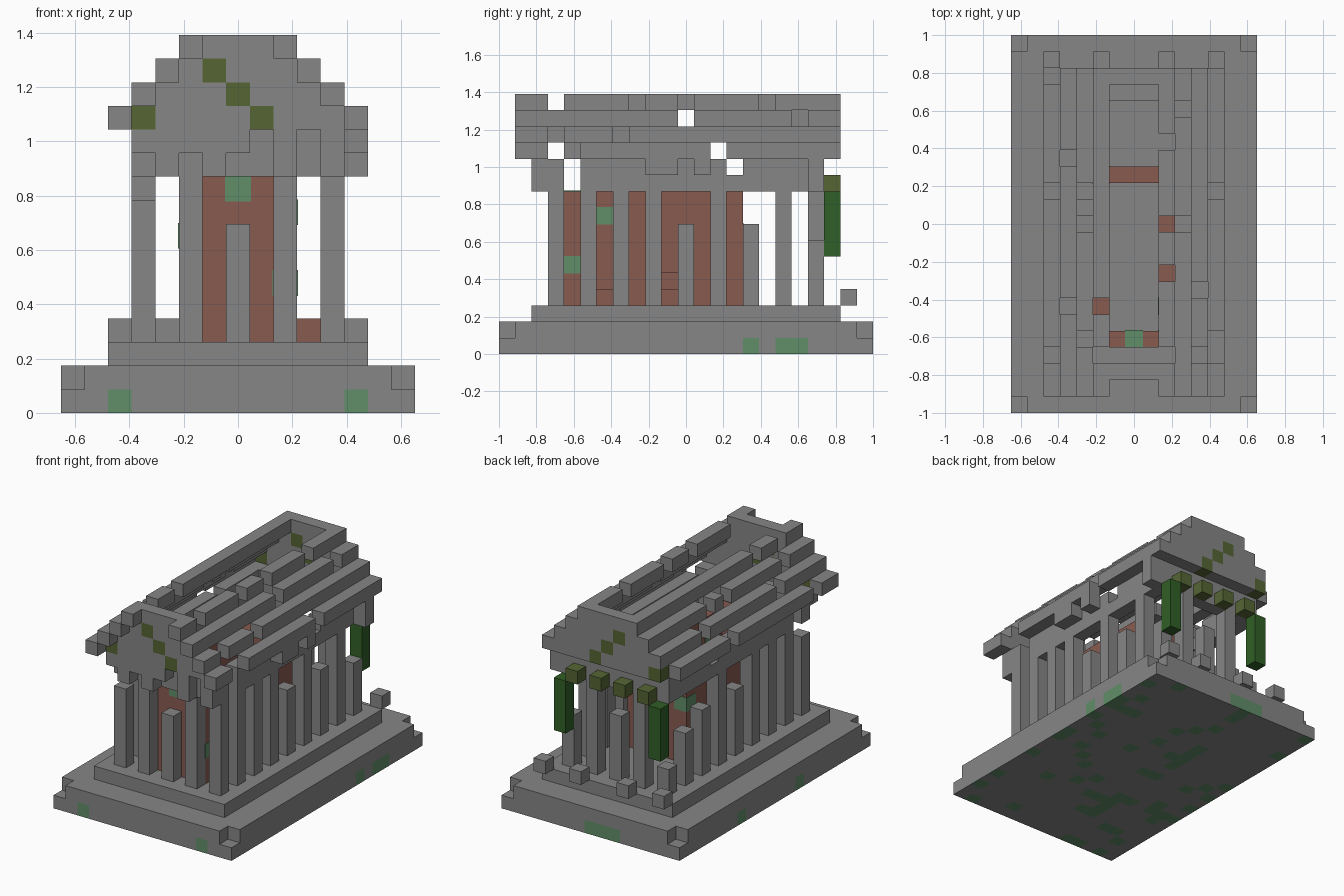
import bpy, bmesh, random
from mathutils import Matrix

cube = bpy.data.objects.get("Cube")
if cube:
    bpy.data.objects.remove(cube, do_unlink=True)

U = 2 / 23  # edge of one building block


def material(name, *rgb):
    m = bpy.data.materials.new(name)
    m.use_nodes = True
    m.diffuse_color = (*rgb, 1)
    m.node_tree.nodes["Principled BSDF"].inputs["Base Color"].default_value = (*rgb, 1)
    return m


STONE = material("grey stone", .24, .24, .24)
BRICK = material("red brick", .25, .105, .08)
MOSS = material("pale moss", .12, .27, .14)
OLIVE = material("olive moss", .09, .13, .034)
VINE = material("dark green vine", .03, .115, .02)


def finish(name, bm, *mats):
    mesh = bpy.data.meshes.new(name)
    bm.to_mesh(mesh)
    bm.free()
    for m in mats:
        mesh.materials.append(m)
    obj = bpy.data.objects.new(name, mesh)
    bpy.context.collection.objects.link(obj)
    return obj


def blocks(name, mat, spans, grow=0.0):
    """One object of boxes; each span is x, y, z as a cell or an inclusive pair of cells."""
    bm = bmesh.new()
    for span in spans:
        lo, hi = zip(*[(a if isinstance(a, tuple) else (a, a)) for a in span])
        size = [(b - a + 1) * U + grow for a, b in zip(lo, hi)]
        mid = [(a + b) / 2 * U for a, b in zip(lo, hi)]
        mid[2] += U / 2
        bmesh.ops.create_cube(bm, size=1, matrix=Matrix.Translation(mid) @ Matrix.Diagonal((*size, 1)))
    return finish(name, bm, mat)


# Bottom slab with moss chosen per face
random.seed(4)
bm = bmesh.new()
bmesh.ops.create_grid(bm, x_segments=15, y_segments=23, size=1,
                      matrix=Matrix.Diagonal((7.5 * U, 1, 1, 1)))
top = bmesh.ops.extrude_face_region(bm, geom=bm.faces[:])["geom"]
bmesh.ops.translate(bm, vec=(0, 0, U), verts=[v for v in top if isinstance(v, bmesh.types.BMVert)])
bmesh.ops.recalc_face_normals(bm, faces=bm.faces)
for f in bm.faces:
    c, n = f.calc_center_median() / U, f.normal
    i, j = round(c.x), round(c.y)
    mossy = ((n.z < -.5 and random.random() < .17)
             or (n.y < -.5 and abs(i) == 5) or (n.y > .5 and i in (-2, -1, 0))
             or (n.x > .5 and j in (4, 6, 7)) or (n.x < -.5 and j in (4, -3)))
    f.material_index = int(mossy)
finish("bottom_slab", bm, STONE, MOSS)

# Stepped platform; the second layer lacks its corners
blocks("lower_step", STONE, [((-7, 7), (-10, 10), 1), ((-6, 6), -11, 1), ((-6, 6), 11, 1)])
blocks("upper_step", STONE, [((-5, 5), (-9, 9), 2)])

# Colonnade, with broken columns listed by position
broken = {(-4, -8): 8, (0, -8): 7, (4, 0): 7, (4, 4): 7, (4, 8): 6, (-4, 8): 4,
          (-4, 6): 6, (-4, 4): 7, (-4, 0): 7, (0, 8): 7}
for i in range(-4, 5, 2):
    for j in range(-8, 9, 2):
        if abs(i) == 4 or abs(j) == 8:
            blocks("column", STONE, [(i, j, (3, broken.get((i, j), 9)))])

# Inner brick chamber with a doorway and a hole in one wall
blocks("chamber_front_wall", BRICK, [((-1, -1), -7, (3, 9)), (1, -7, (3, 9)), (0, -7, (8, 9))])
blocks("chamber_back_wall", BRICK, [((-1, 1), 3, (3, 9))])
blocks("chamber_right_wall", BRICK, [(-2, (-7, 3), (3, 9))])
blocks("chamber_left_wall", BRICK, [(2, (-7, -2), (3, 9)), (2, (0, 3), (3, 9)),
                                    (2, -1, 3), (2, -1, (5, 9))])
blocks("chamber_moss", MOSS, [(0, -7, 9), (2, -7, 5), (2, -5, 8), (-2, 3, 7)], .008)

# Architrave resting on the columns
for side in (-4, 4):
    blocks("side_architrave", STONE, [(side, -8, (10, 11)), (side, (-6, 2), (10, 11)),
                                      (side, 3, 10), (side, (4, 8), (10, 11))])
for end in (-8, 8):
    blocks("end_architrave", STONE, [((-3, 3), end, (10, 11))])
blocks("side_brackets", STONE, [(5, 8, (10, 11)), (5, (-2, -1), 11), (5, 1, 11)])
blocks("front_brackets", STONE, [((-4, 0), -9, 11), (-3, -9, 10), (-1, -9, 10),
                                 (2, -9, (10, 11)), (4, -9, (10, 11))])

# Stepped gables with a diagonal trail of olive moss
trail = {(-4, 12), (1, 12), (0, 13), (-1, 14)}
for label, j in (("front", -9), ("back", 9)):
    cells = [(i, k) for k in range(12, 16) for i in range(k - 16, 17 - k)]
    blocks(label + "_gable", STONE, [(i, j, k) for i, k in cells if (i, k) not in trail])
    blocks(label + "_gable_moss", OLIVE, [(i, j, k) for i, k in trail])

# Roof beams from eaves to ridge, each broken at certain cells
gaps = {5: (-8, -7, 2), 4: (-8, -4), 3: (0, 7), 2: (-8, -3, 0, 5),
        -5: (-8, 2, 9), -4: (-5, 4), -3: (-7, 0, 2), -2: (-8, -5)}
for i, missing in gaps.items():
    spans, start = [], -10
    for stop in (*missing, 10):
        if stop > start:
            spans.append((i, (start, stop - 1), 17 - abs(i)))
        start = stop + 1
    blocks("roof_beam", STONE, spans)

# Hanging vines and mossy brackets at the back
for i in (-4, 4):
    blocks("hanging_vine", VINE, [(i, 9, (6, 9))])
blocks("back_mossy_brackets", OLIVE, [(i, 9, 10) for i in (-3, -1, 1, 3)])

# Fallen blocks
blocks("fallen_stones", STONE, [(i, 10, 3) for i in (-5, -2, 2, 5)] + [(-3, -2, 3)])
blocks("fallen_brick", BRICK, [(3, -5, 3)])
